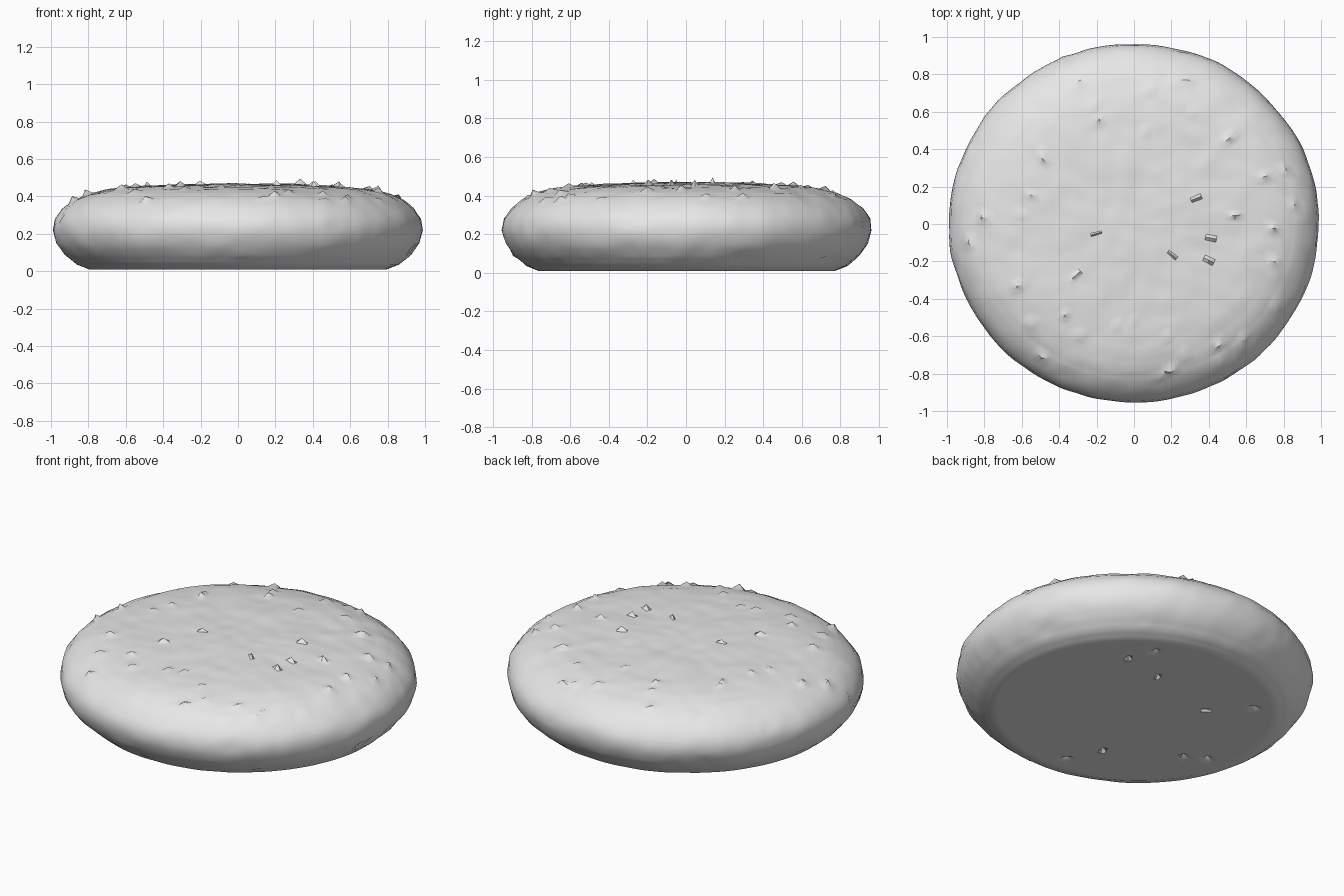
import bpy, bmesh, math, random
from mathutils import Vector, noise

if "Cube" in bpy.data.objects:
    bpy.data.objects.remove(bpy.data.objects["Cube"])

random.seed(7)
SEG = 160

# Half profile (radius, height) from the bottom centre to the top centre
KEYS = [(0.0, 0.008), (0.4, 0.008), (0.79, 0.008), (0.86, 0.035), (0.925, 0.09),
        (0.97, 0.15), (0.99, 0.22), (0.98, 0.28), (0.94, 0.335), (0.88, 0.38),
        (0.81, 0.412), (0.71, 0.437), (0.6, 0.45), (0.3, 0.465), (0.0, 0.468)]


def resample(keys, step):
    pts = []
    for a, b in zip(keys, keys[1:]):
        n = max(1, round(math.dist(a, b) / step))
        for i in range(n):
            t = i / n
            pts.append((a[0] + (b[0] - a[0]) * t, a[1] + (b[1] - a[1]) * t))
    return pts + [keys[-1]]


# Turned body, slightly narrower in y
bm = bmesh.new()
rings = []
for r, z in resample(KEYS, 0.03):
    if r < 1e-6:
        rings.append([bm.verts.new((0, 0, z))])
        continue
    ring = []
    for i in range(SEG):
        a = 2 * math.pi * i / SEG
        ring.append(bm.verts.new((r * math.cos(a), 0.968 * r * math.sin(a) + 0.004, z)))
    rings.append(ring)
for lo, hi in zip(rings, rings[1:]):
    for i in range(SEG):
        j = (i + 1) % SEG
        if len(lo) == 1:
            bm.faces.new((lo[0], hi[j], hi[i]))
        elif len(hi) == 1:
            bm.faces.new((lo[i], lo[j], hi[0]))
        else:
            bm.faces.new((lo[i], lo[j], hi[j], hi[i]))
bm.normal_update()

# Hand-made unevenness on top and rim; underside stays flat
for v in bm.verts:
    if v.co.z > 0.02:
        k = min(1.0, v.co.z / 0.1)
        d = 0.006 * noise.noise(v.co * 4) + 0.005 * noise.noise(v.co * 11 + Vector((5, 2, 9)))
        v.co += v.normal * d * k

# Small crumbs raised from the crust, and pits in the underside
top = [v for v in bm.verts if v.co.z > 0.36 and 0.15 < v.co.xy.length]
side = [v for v in bm.verts if 0.06 < v.co.z < 0.36]
weights = [v.co.xy.length for v in top]
for v in random.choices(top, weights, k=45):
    v.co += v.normal * random.uniform(0.012, 0.03)
for v in random.sample(side, 30):
    v.co += v.normal * random.uniform(-0.012, 0.008)
base = [v for v in bm.verts if v.co.z < 0.01 and 0.3 < v.co.xy.length < 0.7]
for v in random.sample(base, 9):
    v.co.z += 0.03

me = bpy.data.meshes.new("round_loaf")
bm.to_mesh(me)
bm.free()
body = bpy.data.objects.new("round_loaf", me)
bpy.context.collection.objects.link(body)

# Single pale grey colour
mat = bpy.data.materials.new("pale grey")
mat.diffuse_color = (0.8, 0.8, 0.8, 1)
mat.use_nodes = True
mat.node_tree.nodes["Principled BSDF"].inputs["Base Color"].default_value = mat.diffuse_color
me.materials.append(mat)

bpy.context.view_layer.objects.active = body
body.select_set(True)
bpy.ops.object.shade_smooth_by_angle(angle=math.radians(40))
